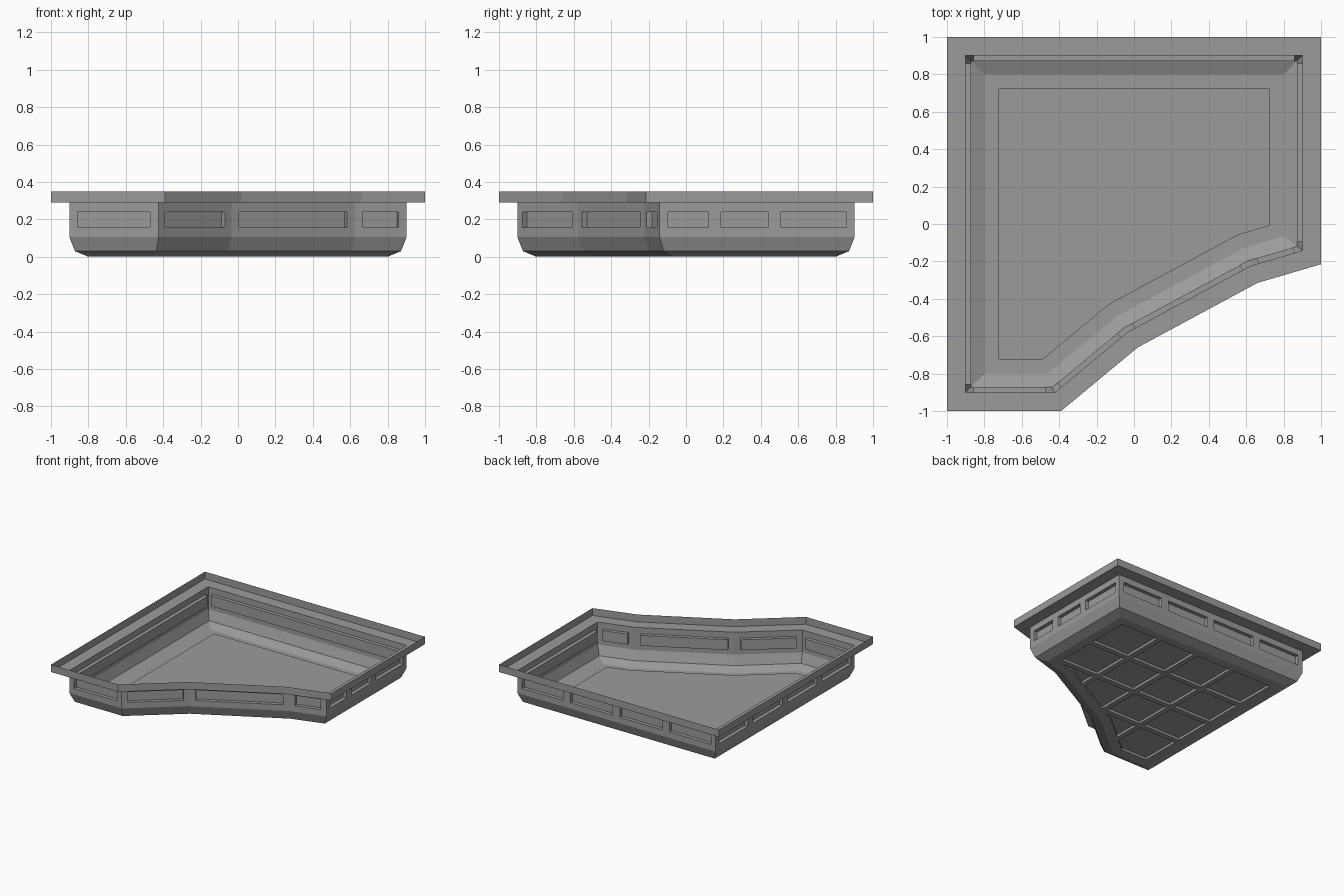
import bpy, bmesh
from mathutils import Vector

if "Cube" in bpy.data.objects:
    bpy.data.objects.remove(bpy.data.objects["Cube"])

# Plan of the corner basin, counter-clockwise
OUTLINE = [Vector(p) for p in [(-1, -1), (-.39, -1), (.02, -.66), (.66, -.315),
                               (1, -.215), (1, 1), (-1, 1)]]
N = len(OUTLINE)
DARK = bpy.data.materials.new("dark_grey")
DARK.diffuse_color = (.33, .33, .33, 1)
DARK.use_nodes = True
DARK.node_tree.nodes["Principled BSDF"].inputs["Base Color"].default_value = DARK.diffuse_color


def inward(a, b):
    d = (b - a).normalized()
    return Vector((-d.y, d.x))


def offset(dist):
    """Mitred inward offset of the outline."""
    result = []
    for i, p in enumerate(OUTLINE):
        n1 = inward(OUTLINE[i - 1], p)
        n2 = inward(p, OUTLINE[(i + 1) % N])
        result.append(p + (n1 + n2) * dist / (1 + n1.dot(n2)))
    return result


def finish(bm, name):
    bmesh.ops.remove_doubles(bm, verts=bm.verts[:], dist=0.0005)
    bmesh.ops.recalc_face_normals(bm, faces=bm.faces[:])
    mesh = bpy.data.meshes.new(name)
    bm.to_mesh(mesh)
    bm.free()
    mesh.materials.append(DARK)
    obj = bpy.data.objects.new(name, mesh)
    bpy.context.collection.objects.link(obj)


def band(bm, profile):
    """Skin a strip through (offset, height) profile points; return last ring."""
    rings = [[bm.verts.new((p.x, p.y, z)) for p in offset(o)] for o, z in profile]
    for r, s in zip(rings, rings[1:]):
        for i in range(N):
            j = (i + 1) % N
            bm.faces.new((r[i], r[j], s[j], s[i]))
    return rings[-1]


def add_quads(bm, quads):
    for q in quads:
        bm.faces.new([bm.verts.new(c) for c in q])


def wall_point(a, b, u, z, k=0):
    p = a + (b - a).normalized() * u + inward(a, b) * k
    return Vector((p.x, p.y, z))


def pocket_sides(a, b, corners, depth):
    return [[wall_point(a, b, *p), wall_point(a, b, *q),
             wall_point(a, b, *q, depth), wall_point(a, b, *p, depth)]
            for p, q in zip(corners, corners[1:] + corners[:1])]


def rect(u, v, lo, hi):
    return [(u, lo), (v, lo), (v, hi), (u, hi)]


HEIGHTS = (.106, .155, .24, .29)
MARGIN, DEPTH, POST = .045, .03, .065


def panel_wall(bm, a, b):
    """Wall with one long inward-pressed panel."""
    length = (b - a).length
    us = (0, MARGIN, length - MARGIN, length)
    for i in range(3):
        for j in range(3):
            corners = rect(us[i], us[i + 1], HEIGHTS[j], HEIGHTS[j + 1])
            pressed = i == j == 1
            add_quads(bm, [[wall_point(a, b, *c, DEPTH * pressed) for c in corners]])
            if pressed:
                add_quads(bm, pocket_sides(a, b, corners, DEPTH))


# Upstanding rim and flat flange
bm = bmesh.new()
band(bm, [(0, .35), (0, .29), (.098, .29)])
finish(bm, "rim_flange")

# Side walls with pressed panels, and posts standing in the long panels
walls, ribs = bmesh.new(), bmesh.new()
ring = offset(.098)
posts = {4: (.295, .615), 5: (.45, .9, 1.35), 6: (.45, .9, 1.35)}
for i in range(N):
    a, b = ring[i], ring[(i + 1) % N]
    panel_wall(walls, a, b)
    for c in posts.get(i, ()):
        corners = rect(c - POST / 2, c + POST / 2, HEIGHTS[1], HEIGHTS[2])
        add_quads(ribs, [[wall_point(a, b, *p) for p in corners]])
        add_quads(ribs, pocket_sides(a, b, corners, DEPTH)[1::2])
finish(walls, "side_walls")
finish(ribs, "wall_posts")

# Chamfered lower wall, bottom border and raised floor plate
FLOOR = .02
bm = bmesh.new()
bm.faces.new(band(bm, [(.098, .106), (.128, .03), (.2, 0), (.275, 0), (.275, FLOOR)]))
finish(bm, "lower_shell")

# Lattice of bars under the floor plate
bm = bmesh.new()
bm.faces.new([bm.verts.new((p.x, p.y, 0)) for p in offset(.275)])
BARS, HALF = (-.36, 0, .36), .022
for axis in (0, 1):
    for c in BARS:
        for s in (-HALF, HALF):
            co, no = Vector((0, 0, 0)), Vector((0, 0, 0))
            co[axis], no[axis] = c + s, 1
            bmesh.ops.bisect_plane(bm, geom=bm.verts[:] + bm.edges[:] + bm.faces[:],
                                   plane_co=co, plane_no=no)
cells = [f for f in bm.faces
         if all(abs(f.calc_center_median()[k] - c) > HALF for k in (0, 1) for c in BARS)]
bmesh.ops.delete(bm, geom=cells, context='FACES')
edges = [e for e in bm.edges if e.is_boundary]
sides = bmesh.ops.extrude_edge_only(bm, edges=edges)["geom"]
bmesh.ops.translate(bm, vec=(0, 0, FLOOR),
                    verts=[v for v in sides if isinstance(v, bmesh.types.BMVert)])
finish(bm, "floor_lattice")
